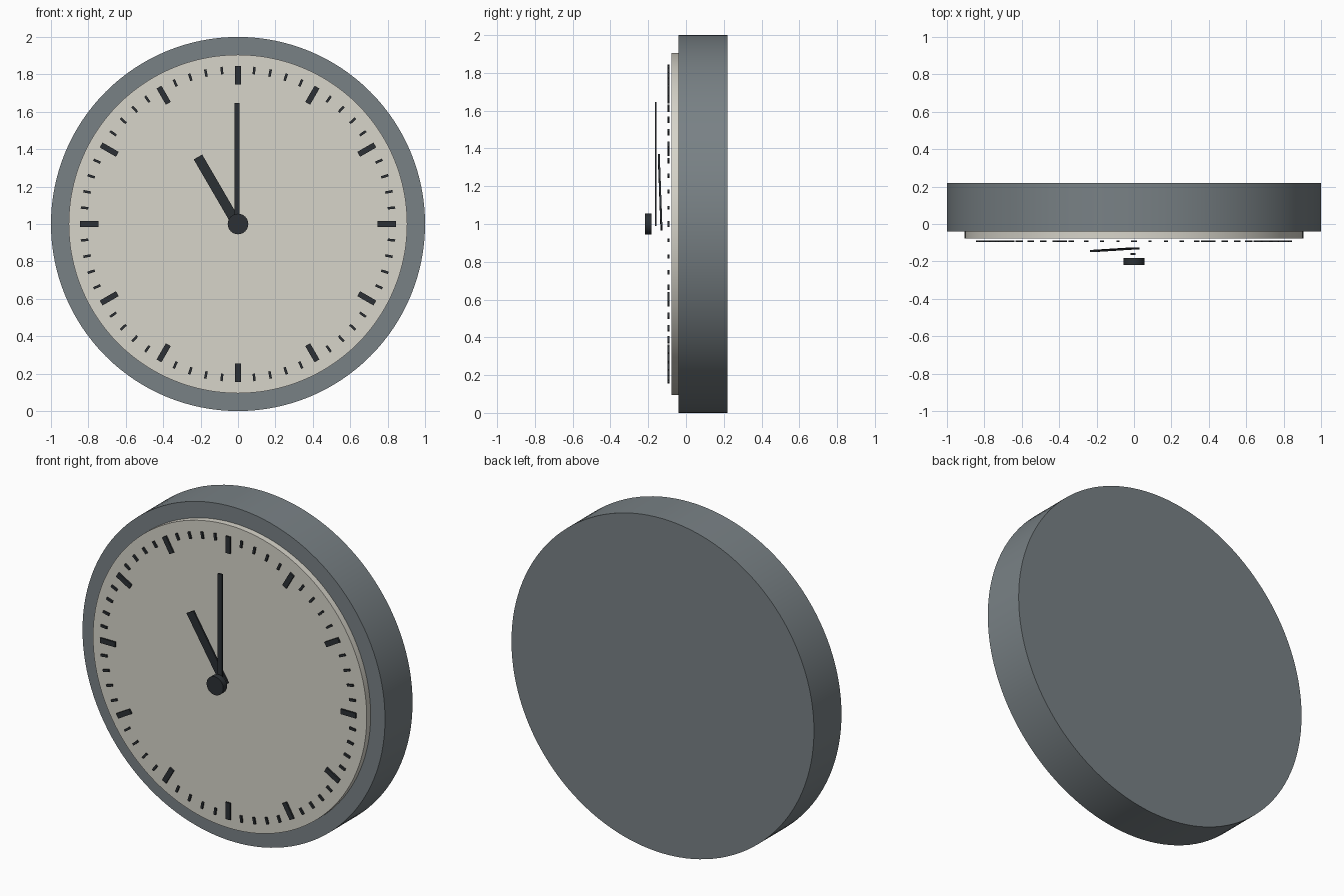
import bpy
import bmesh
from math import cos, radians, sin
from mathutils import Matrix, Vector

if "Cube" in bpy.data.objects:
    bpy.data.objects.remove(bpy.data.objects["Cube"])

CENTER = Vector((0, 0, 1))


def make_material(name, color):
    mat = bpy.data.materials.new(name)
    mat.diffuse_color = (*color, 1)
    mat.use_nodes = True
    mat.node_tree.nodes["Principled BSDF"].inputs["Base Color"].default_value = mat.diffuse_color
    return mat


rim_grey = make_material("rim_grey", (0.19, 0.22, 0.235))
cream = make_material("cream", (0.68, 0.66, 0.59))
charcoal = make_material("charcoal", (0.025, 0.03, 0.035))


def disc(name, radius, y_front, y_back, mat, sides=128):
    """Solid disc facing -y, centred on the clock axis."""
    bpy.ops.mesh.primitive_cylinder_add(
        vertices=sides, radius=radius, depth=y_back - y_front,
        location=(0, (y_front + y_back) / 2, CENTER.z),
        rotation=(radians(90), 0, 0))
    obj = bpy.context.object
    obj.name = name
    obj.data.materials.append(mat)
    bpy.ops.object.transform_apply(location=True, rotation=True, scale=True)
    bpy.ops.object.shade_smooth_by_angle(angle=radians(30))
    return obj


def add_bar(bm, start, end, width, thickness):
    """Box running from start to end, flat towards -y."""
    start, end = Vector(start), Vector(end)
    along = (end - start).normalized()
    across = along.cross(Vector((0, 1, 0))).normalized()
    normal = across.cross(along)
    rot = Matrix((across, normal, along)).transposed().to_4x4()
    size = Matrix.Diagonal((width, thickness, (end - start).length, 1))
    bmesh.ops.create_cube(
        bm, size=1, matrix=Matrix.Translation((start + end) / 2) @ rot @ size)


def bars(name, specs, mat):
    bm = bmesh.new()
    for spec in specs:
        add_bar(bm, *spec)
    mesh = bpy.data.meshes.new(name)
    bm.to_mesh(mesh)
    bm.free()
    mesh.materials.append(mat)
    obj = bpy.data.objects.new(name, mesh)
    bpy.context.collection.objects.link(obj)
    return obj


def tick(index, inner, width):
    """One radial mark at the given minute."""
    a = radians(index * 6)
    direction = Vector((sin(a), 0, cos(a)))
    base = CENTER + Vector((0, -0.092, 0))
    return (base + direction * inner, base + direction * 0.845, width, 0.01)


# Case, dial and hub cap
disc("clock_case", 1.0, -0.04, 0.22, rim_grey)
disc("dial", 0.905, -0.077, -0.04, cream)
disc("hub_cap", 0.055, -0.218, -0.182, charcoal, 48)

# Hour and minute marks, floating just ahead of the dial
bars("hour_marks", [tick(i, 0.745, 0.03) for i in range(0, 60, 5)], charcoal)
bars("minute_marks", [tick(i, 0.805, 0.013) for i in range(60) if i % 5],
     charcoal)

# Hands: the hour hand leans slightly forward at its tip
bars("hour_hand",
     [((0.007, -0.13, 0.978), (-0.214, -0.144, 1.358), 0.052, 0.01)], charcoal)
bars("minute_hand",
     [((-0.005, -0.16, 0.99), (-0.005, -0.16, 1.647), 0.028, 0.01)], charcoal)
